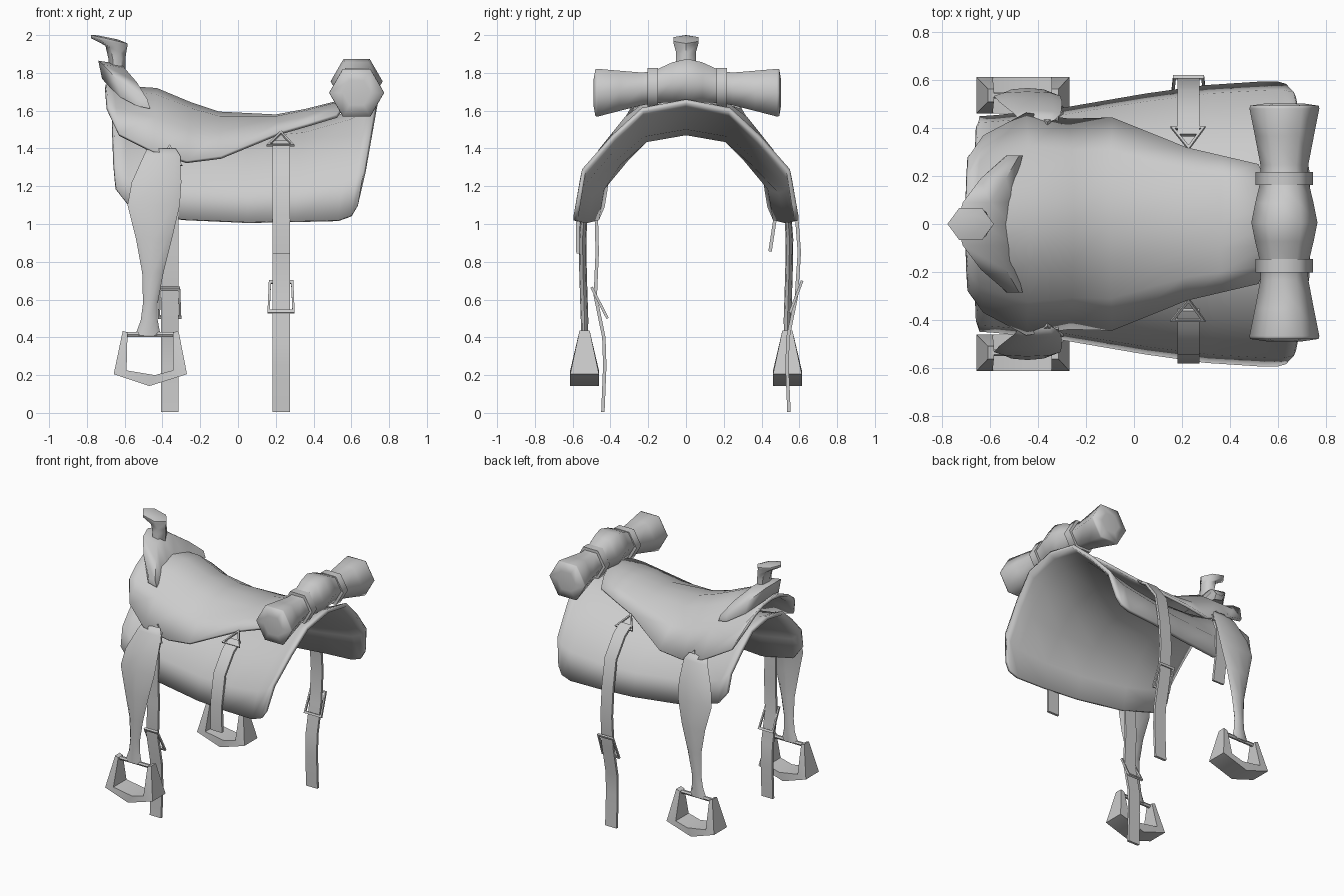
import bpy, bmesh, math
from mathutils import Vector

cube = bpy.data.objects.get("Cube")
if cube:
    bpy.data.objects.remove(cube)

leather = bpy.data.materials.new("plain grey")
leather.use_nodes = True
GREY = (0.6, 0.6, 0.6, 1)
leather.diffuse_color = GREY
leather.node_tree.nodes["Principled BSDF"].inputs["Base Color"].default_value = GREY


def loft(name, rings, closed=True, loop=False, angle=40, thick=0):
    """Bridge rings of points; open rings make a sheet that may be thickened."""
    bm = bmesh.new()
    rows = [[bm.verts.new(p) for p in ring] for ring in rings]
    n = len(rows[0])
    pairs = list(zip(rows, rows[1:])) + ([(rows[-1], rows[0])] if loop else [])
    for a, b in pairs:
        for j in range(n if closed else n - 1):
            k = (j + 1) % n
            bm.faces.new((a[j], b[j], b[k], a[k]))
    if closed and not loop:
        bm.faces.new(rows[0])
        bm.faces.new(rows[-1])
    if closed:
        bmesh.ops.recalc_face_normals(bm, faces=bm.faces)
    mesh = bpy.data.meshes.new(name)
    bm.to_mesh(mesh)
    bm.free()
    mesh.materials.append(leather)
    ob = bpy.data.objects.new(name, mesh)
    bpy.context.collection.objects.link(ob)
    if thick:
        mod = ob.modifiers.new("thickness", 'SOLIDIFY')
        mod.thickness = thick
        mod.offset = -1
    bpy.ops.object.select_all(action='DESELECT')
    ob.select_set(True)
    bpy.context.view_layer.objects.active = ob
    bpy.ops.object.shade_smooth_by_angle(angle=math.radians(angle))


def arch(stations, profile):
    """Arched rows: station = x at ridge, x at hem, ridge z, hem half width, hem z."""
    half = [(-s, t) for s, t in reversed(profile[1:])] + profile
    return [[(xt + (xe - xt) * (1 - t), s * w, ze + (zt - ze) * t) for s, t in half]
            for xt, xe, zt, w, ze in stations]


# Pad that drapes over the back
pad = [(-0.66, -0.645, 1.59, 0.45, 1.19), (-0.60, -0.575, 1.57, 0.455, 1.095),
       (-0.30, -0.30, 1.52, 0.485, 1.025), (0.05, 0.05, 1.495, 0.545, 1.01),
       (0.35, 0.30, 1.525, 0.58, 1.015), (0.60, 0.53, 1.60, 0.595, 1.02),
       (0.68, 0.60, 1.64, 0.595, 1.045), (0.73, 0.635, 1.66, 0.585, 1.10)]
loft("saddle_pad", arch(pad, [(0, 1), (0.40, 0.92), (0.67, 0.66), (0.94, 0.34), (1, 0)]),
     closed=False, thick=0.025)

# Seat with its curved skirt
seat = [(-0.70, -0.685, 1.74, 0.29, 1.62), (-0.66, -0.63, 1.735, 0.37, 1.48),
        (-0.43, -0.45, 1.72, 0.465, 1.39), (-0.25, -0.27, 1.645, 0.44, 1.335),
        (-0.10, -0.09, 1.595, 0.445, 1.36), (0.20, 0.22, 1.58, 0.32, 1.49),
        (0.36, 0.37, 1.61, 0.285, 1.535), (0.58, 0.52, 1.665, 0.25, 1.58)]
loft("seat", arch(seat, [(0, 1), (0.35, 0.90), (0.7, 0.53), (1, 0)]), closed=False, thick=0.02)

# Crescent swell in front of the seat: y, then front-top, front-low, rear-low, rear-top
swell = [(0, (-0.74, 1.865), (-0.72, 1.77), (-0.51, 1.69), (-0.62, 1.845)),
         (0.09, (-0.715, 1.845), (-0.695, 1.74), (-0.505, 1.68), (-0.60, 1.825)),
         (0.19, (-0.64, 1.765), (-0.62, 1.67), (-0.49, 1.645), (-0.535, 1.75)),
         (0.285, (-0.53, 1.66), (-0.535, 1.625), (-0.465, 1.61), (-0.48, 1.66))]
swell = [(-s[0], *s[1:]) for s in reversed(swell[1:])] + swell
loft("swell", [[(x, s[0], z) for x, z in s[1:]] for s in swell], angle=70)

# Hexagonal horn with a tilted cap: x, z, x radius, y radius, tilt
horn = [(-0.64, 1.80, 0.045, 0.06, 0), (-0.64, 1.87, 0.045, 0.06, 0),
        (-0.648, 1.92, 0.054, 0.06, -0.45), (-0.682, 1.965, 0.097, 0.076, -0.2),
        (-0.682, 1.978, 0.097, 0.076, -0.23), (-0.69, 1.988, 0.055, 0.045, -0.2)]
hexa = [(math.cos(i * math.pi / 3), math.sin(i * math.pi / 3)) for i in range(6)]
loft("horn", [[(x + c * rx, s * ry, z + c * rx * tilt) for c, s in hexa]
              for x, z, rx, ry, tilt in horn], angle=65)


# Bedroll and its two ties
def hex_rings(rows):
    return [[(0.628 + c * r, y, z + s * r) for c, s in hexa] for y, r, z in rows]


side = [(0.08, 0.122, 1.75), (0.18, 0.098, 1.725), (0.24, 0.10, 1.715), (0.36, 0.123, 1.705),
        (0.475, 0.146, 1.695), (0.487, 0.143, 1.695), (0.497, 0.075, 1.695)]
roll = [(-y, r, z) for y, r, z in reversed(side)] + [(0, 0.138, 1.755)] + side
loft("bedroll", hex_rings([(y + 0.007, r, z) for y, r, z in roll]), angle=75)
for name, y in (("left_tie", 0.19), ("right_tie", -0.175)):
    loft(name, hex_rings([(y - 0.028, 0.12, 1.722), (y + 0.028, 0.12, 1.722)]), angle=75)


# Flat straps following a path of (y, z)
def strap(name, x, path, side, width=0.046, depth=0.009):
    rings = []
    for i, (y, z) in enumerate(path):
        a, b = path[max(i - 1, 0)], path[min(i + 1, len(path) - 1)]
        d = Vector((b[0] - a[0], b[1] - a[1])).normalized()
        ny, nz = -d.y * depth, d.x * depth
        rings.append([(x - width, side * (y + ny), z + nz), (x + width, side * (y + ny), z + nz),
                      (x + width, side * (y - ny), z - nz), (x - width, side * (y - ny), z - nz)])
    loft(name, rings)


# Mitred frame from corner points, with square bars
def frame(name, corners, bar=0.01):
    pts = [Vector(p) for p in corners]
    centre = sum(pts, Vector()) / len(pts)
    normal = (pts[1] - pts[0]).cross(pts[2] - pts[0]).normalized() * bar * 0.7
    rings = []
    for p in pts:
        inner = p + (centre - p).normalized() * bar * 2
        rings.append([p + normal, inner + normal, inner - normal, p - normal])
    loft(name, rings, loop=True)


upper = [(0.37, 1.435), (0.45, 1.385), (0.55, 1.25), (0.585, 1.05), (0.60, 0.85)]
lower = [(0.585, 0.62), (0.54, 0.40), (0.535, 0.25), (0.545, 0.005)]
front_upper = [(0.43, 1.37), (0.475, 1.25), (0.475, 1.05), (0.47, 0.85)]
front_lower = [(y - 0.105, z) for y, z in lower]

strap("rear_cinch_long", 0.228, upper + lower, 1)
strap("rear_cinch_short", 0.228, [(y - 0.012, z) for y, z in upper[:-1]] + [(0.572, 0.845)], -1)
strap("front_cinch_long", -0.362, front_upper + front_lower, -1)
strap("front_cinch_short", -0.362, front_upper[:-1] + [(0.445, 0.855)], 1)

# Buckles on the two long straps
for name, x, s, y0, y1, z0, z1, w in (("rear_buckle", 0.228, 1, 0.55, 0.615, 0.53, 0.70, 0.072),
                                      ("front_buckle", -0.362, -1, 0.415, 0.50, 0.50, 0.665, 0.062)):
    frame(name, [(x - w * 0.9, s * y1, z1), (x + w * 0.9, s * y1, z1),
                 (x + w, s * y0, z0), (x - w, s * y0, z0)])

octa = [(math.cos(i * math.pi / 4), math.sin(i * math.pi / 4)) for i in range(8)]
for label, s in (("left", 1), ("right", -1)):
    # Rigging rings
    frame(label + "_rear_ring", [(0.228, s * 0.31, 1.49), (0.298, s * 0.405, 1.415),
                                 (0.152, s * 0.405, 1.415)])
    frame(label + "_front_ring", [(-0.362, s * 0.42, 1.42), (-0.295, s * 0.465, 1.31),
                                  (-0.43, s * 0.465, 1.31)])

    # Fender tapering to the stirrup: z, x range, y, half depth
    fender = [(1.40, -0.48, -0.33, 0.435, 0.012), (1.36, -0.50, -0.305, 0.46, 0.014),
              (1.22, -0.563, -0.30, 0.51, 0.017), (1.10, -0.585, -0.308, 0.535, 0.018),
              (0.92, -0.54, -0.35, 0.548, 0.02), (0.74, -0.507, -0.395, 0.545, 0.02),
              (0.58, -0.503, -0.425, 0.54, 0.02), (0.49, -0.515, -0.425, 0.537, 0.02),
              (0.41, -0.545, -0.41, 0.537, 0.018)]
    loft(label + "_fender", [[((a + b) / 2 + c * (b - a) / 2, s * (y + d * q), z) for c, q in octa]
                             for z, a, b, y, d in fender], angle=60)

    # Stirrup: outer x z, inner x z, half depth
    stirrup = [(-0.61, 0.435, -0.585, 0.425, 0.027), (-0.658, 0.205, -0.59, 0.225, 0.076),
               (-0.47, 0.142, -0.44, 0.20, 0.076), (-0.27, 0.205, -0.345, 0.225, 0.076),
               (-0.315, 0.435, -0.345, 0.425, 0.027)]
    yc = 0.537
    loft(label + "_stirrup", [[(ox, s * (yc - h), oz), (ox, s * (yc + h), oz),
                               (ix, s * (yc + h), iz), (ix, s * (yc - h), iz)]
                              for ox, oz, ix, iz, h in stirrup])
    loft(label + "_stirrup_bar", [[(x, s * yc + c * 0.014, 0.415 + q * 0.014) for c, q in hexa]
                                  for x in (-0.60, -0.325)])
